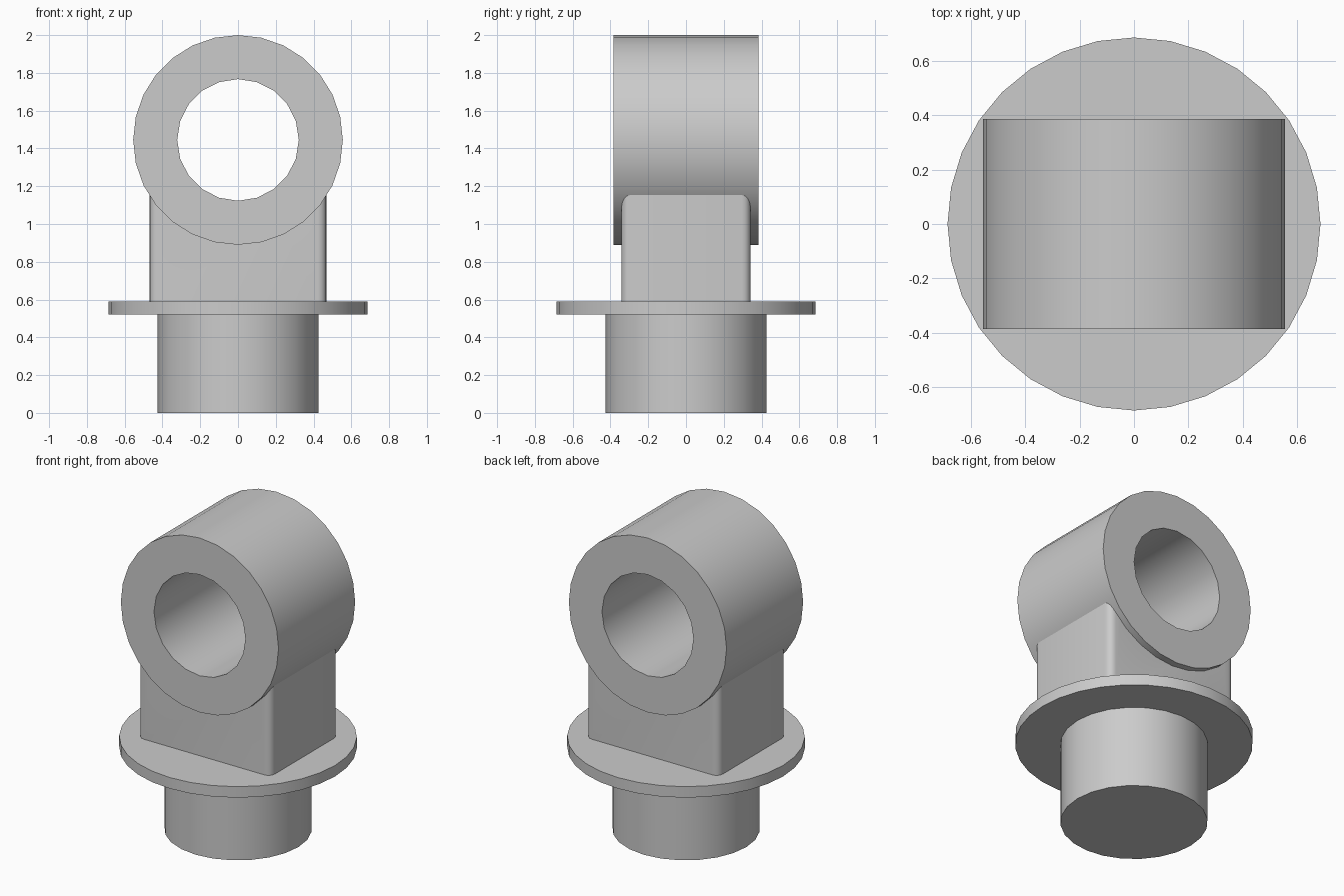
import bpy
import bmesh
from math import cos, sin, pi, radians, sqrt, asin
from mathutils import Matrix

default = bpy.data.objects.get("Cube")
if default:
    bpy.data.objects.remove(default, do_unlink=True)

grey = bpy.data.materials.new("plain_grey")
grey.use_nodes = True
colour = (0.6, 0.6, 0.6, 1)
grey.diffuse_color = colour
bsdf = next(n for n in grey.node_tree.nodes if n.type == 'BSDF_PRINCIPLED')
bsdf.inputs["Base Color"].default_value = colour


def circle(radius, sides):
    return [(radius * cos(2 * pi * i / sides), radius * sin(2 * pi * i / sides))
            for i in range(sides)]


def prism(name, outline, low, high, hole=None, upright=True, bevel_x=None):
    """Extrude a flat outline from low to high; sideways prisms run along y."""
    bm = bmesh.new()
    loops = [[bm.verts.new((x, y, low)) for x, y in loop]
             for loop in (outline, hole) if loop]
    if hole:
        edges = [bm.edges.new((loop[i - 1], loop[i]))
                 for loop in loops for i in range(len(loop))]
        bmesh.ops.triangle_fill(bm, edges=edges, use_beauty=True, normal=(0, 0, 1))
    else:
        bm.faces.new(loops[0])
    grown = bmesh.ops.extrude_face_region(bm, geom=bm.faces[:])["geom"]
    bmesh.ops.translate(bm, vec=(0, 0, high - low),
                        verts=[g for g in grown if isinstance(g, bmesh.types.BMVert)])
    if not upright:
        bmesh.ops.transform(bm, matrix=Matrix.Rotation(radians(90), 4, 'X'), verts=bm.verts)
    if bevel_x:
        corners = [e for e in bm.edges
                   if all(abs(abs(v.co.x) - bevel_x) < 1e-4 for v in e.verts)
                   and abs(e.verts[0].co.z - e.verts[1].co.z) > 0.1]
        bmesh.ops.bevel(bm, geom=corners, offset=0.045, segments=4,
                        profile=0.5, affect='EDGES')
    bmesh.ops.recalc_face_normals(bm, faces=bm.faces)
    mesh = bpy.data.meshes.new(name)
    bm.to_mesh(mesh)
    bm.free()
    mesh.materials.append(grey)
    obj = bpy.data.objects.new(name, mesh)
    bpy.context.collection.objects.link(obj)
    bpy.ops.object.select_all(action='DESELECT')
    obj.select_set(True)
    bpy.context.view_layer.objects.active = obj
    bpy.ops.object.shade_smooth_by_angle(angle=radians(30))
    return obj


# Round plug and collar
prism("base_plug", circle(0.425, 24), 0, 0.52)
prism("collar_disc", circle(0.685, 32), 0.52, 0.59)

# Horizontal eye ring with its through bore
eye_z = 1.445
ring = [(x, y + eye_z) for x, y in circle(0.555, 28)]
bore = [(x, y + eye_z) for x, y in circle(0.322, 20)]
prism("eye_ring", ring, -0.385, 0.385, hole=bore, upright=False)

# Neck block, scooped to seat inside the ring wall, rounded upright corners
half, top, seat = 0.468, 1.2, 0.45
swing = asin(sqrt(1 - ((eye_z - top) / seat) ** 2))
steps = 12
scoop = [(seat * sin(a), eye_z - seat * cos(a))
         for a in (swing * (1 - 2 * i / steps) for i in range(steps + 1))]
neck = [(-half, 0.59), (half, 0.59), (half, top)] + scoop + [(-half, top)]
prism("neck_block", neck, -0.342, 0.342, upright=False, bevel_x=half)
